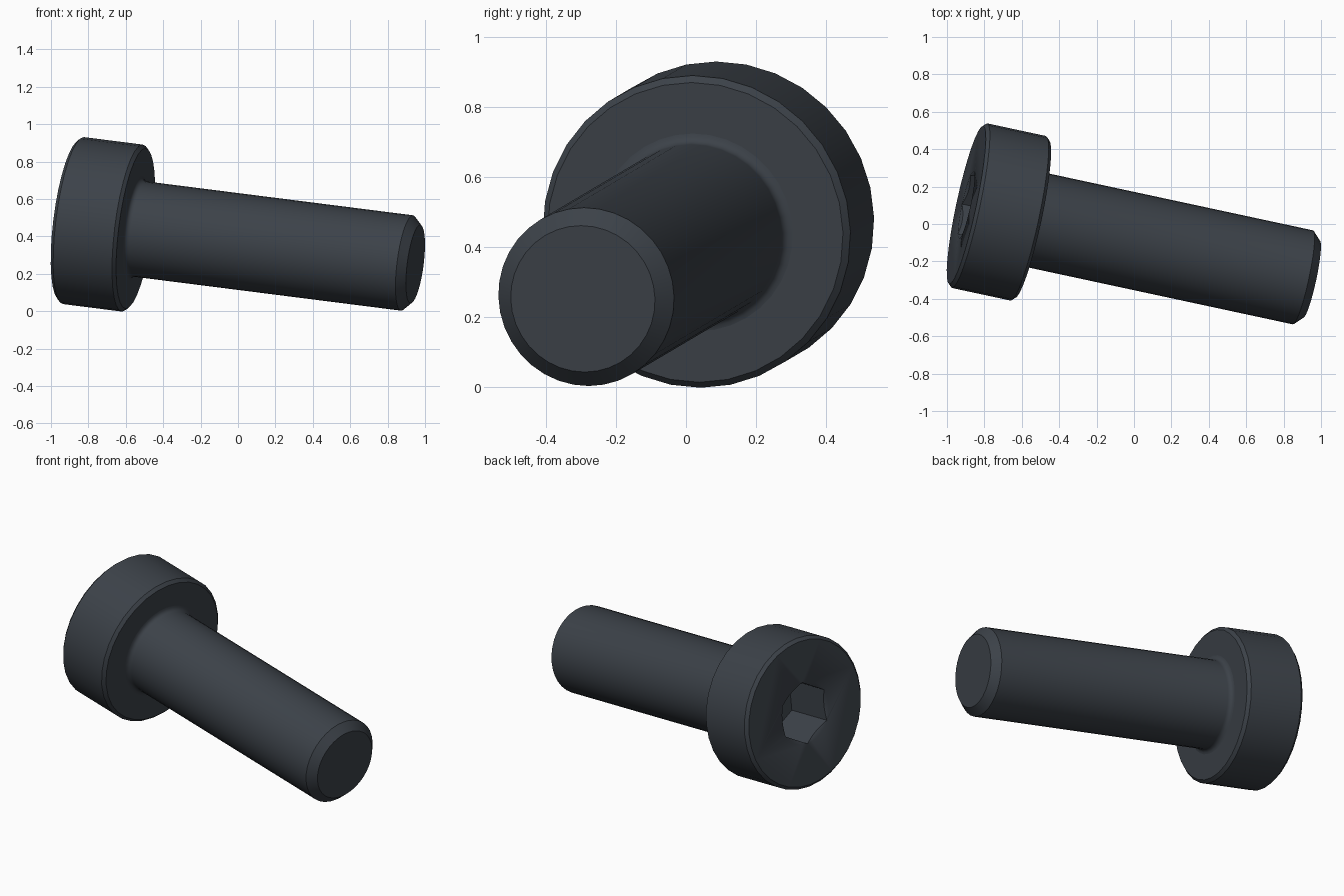
import bpy, bmesh, math
from mathutils import Matrix, Vector

if "Cube" in bpy.data.objects:
    bpy.data.objects.remove(bpy.data.objects["Cube"], do_unlink=True)

# One dark coating for the whole screw
STEEL = (0.045, 0.054, 0.066, 1.0)
steel = bpy.data.materials.new("dark blue grey steel")
steel.use_nodes = True
steel.diffuse_color = STEEL
bsdf = steel.node_tree.nodes["Principled BSDF"]
bsdf.inputs["Base Color"].default_value = STEEL
bsdf.inputs["Roughness"].default_value = 0.6

# Screw frame: local z runs from the tip up to the head, local origin at the tip
axis = Vector((-0.970, 0.2086, 0.1232)).normalized()
side = Vector((-axis.y, axis.x, 0)).normalized() * -1
up = side.cross(axis)
frame = Matrix((up, side, axis)).transposed().to_4x4()
frame.translation = (0.9485, -0.295, 0.2525)

SHAFT_R, SHAFT_LEN = 0.257, 1.542
HEAD_R, HEAD_H = 0.45, 0.36
HEX_R, SOCKET_DEPTH = 0.1855, 0.295
TOP = SHAFT_LEN + HEAD_H


def lathe(name, profile, sides, caps=True):
    """Revolve (radius, height) points about the screw axis."""
    bm = bmesh.new()
    verts = [bm.verts.new((r, 0, z)) for r, z in profile]
    edges = [bm.edges.new(pair) for pair in zip(verts, verts[1:])]
    bmesh.ops.spin(bm, geom=verts + edges, cent=(0, 0, 0), axis=(0, 0, 1),
                   angle=math.tau, steps=sides)
    bmesh.ops.remove_doubles(bm, verts=bm.verts, dist=1e-4)
    if caps:
        bmesh.ops.holes_fill(bm, edges=bm.edges[:], sides=sides)
    bmesh.ops.recalc_face_normals(bm, faces=bm.faces)
    mesh = bpy.data.meshes.new(name)
    bm.to_mesh(mesh)
    bm.free()
    mesh.materials.append(steel)
    obj = bpy.data.objects.new(name, mesh)
    obj.matrix_world = frame
    bpy.context.collection.objects.link(obj)
    return obj


def activate(obj):
    bpy.ops.object.select_all(action="DESELECT")
    obj.select_set(True)
    bpy.context.view_layer.objects.active = obj


def cut(target, cutter):
    cutter.hide_render = True
    mod = target.modifiers.new("cut", "BOOLEAN")
    mod.operation, mod.solver, mod.object = "DIFFERENCE", "EXACT", cutter
    activate(target)
    bpy.ops.object.modifier_apply(modifier=mod.name)
    bpy.data.objects.remove(cutter, do_unlink=True)


# Shaft: chamfered tip and a small fillet under the head
CHAMFER, FILLET = 0.046, 0.028
profile = [(SHAFT_R - CHAMFER, 0), (SHAFT_R, CHAMFER)]
for i in range(5):
    a = math.radians(90) * i / 4
    profile.append((SHAFT_R + FILLET * (1 - math.cos(a)),
                    SHAFT_LEN - FILLET * (1 - math.sin(a))))
shaft = lathe("shaft", profile, 36)

# Head: flat cylinder with a narrow chamfer on both rims
RIM = 0.018
head = lathe("head", [(HEAD_R - RIM, SHAFT_LEN), (HEAD_R, SHAFT_LEN + RIM),
                      (HEAD_R, TOP - RIM), (HEAD_R - RIM, TOP)], 32)

# Hexagonal socket with a lightly countersunk mouth
cut(head, lathe("socket_cutter", [(HEX_R, TOP - SOCKET_DEPTH),
                                  (HEX_R, TOP + 0.1)], 6))
cut(head, lathe("countersink_cutter", [(HEX_R - 0.04, TOP - 0.022),
                                       (HEX_R + 0.014, TOP + 0.008)], 32))

# Smooth round walls, crisp rims
for obj in (shaft, head):
    activate(obj)
    bpy.ops.object.shade_smooth_by_angle(angle=math.radians(30))
